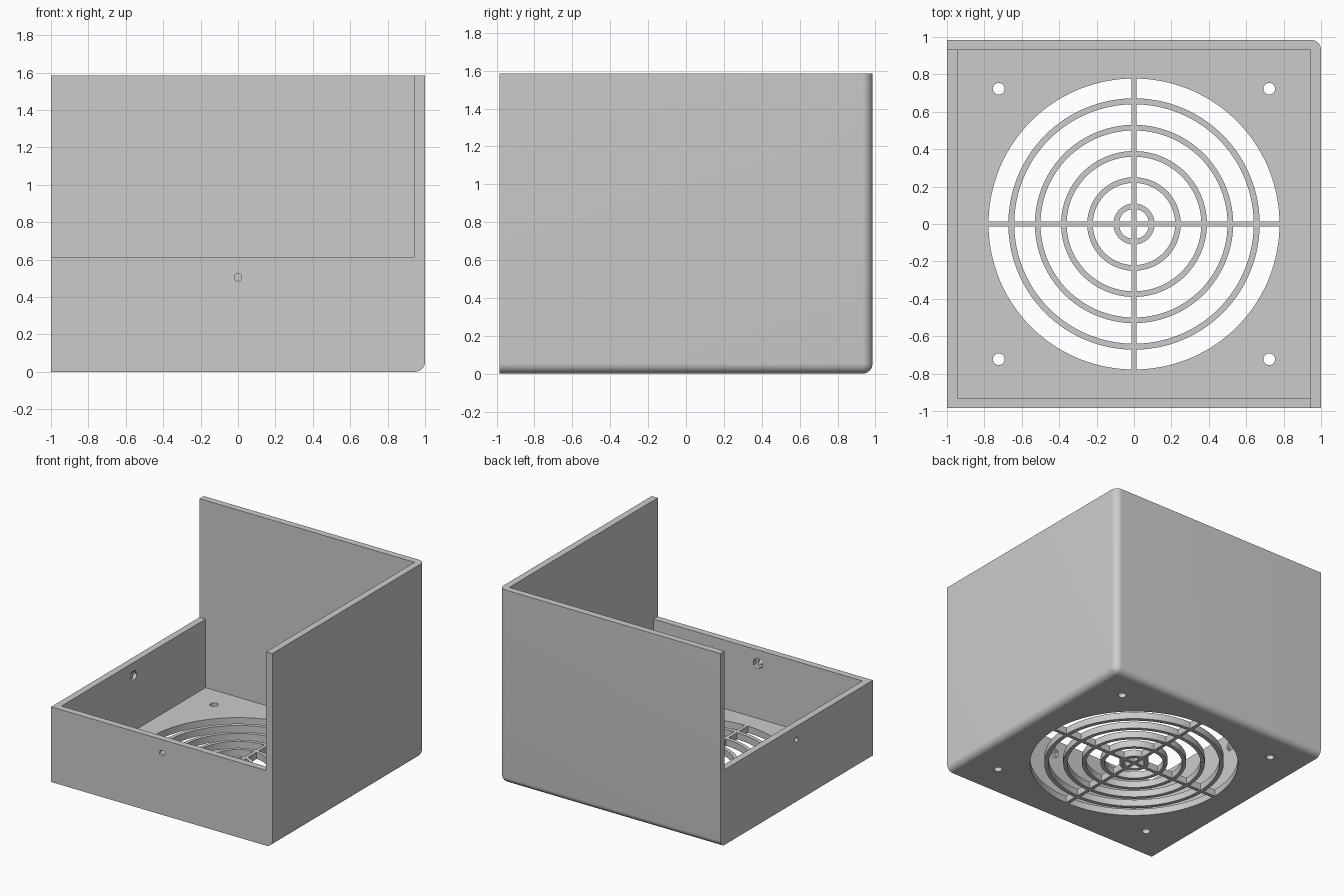
import bpy, bmesh, math
from mathutils import Vector, Matrix

if "Cube" in bpy.data.objects:
    bpy.data.objects.remove(bpy.data.objects["Cube"])

X, Y, H = 1.0, 0.985, 1.585      # half width, half depth, full height
LOW, T = 0.615, 0.055            # low wall height, wall thickness

grey = bpy.data.materials.new("light grey plastic")
grey.diffuse_color = (0.6, 0.6, 0.6, 1)
grey.use_nodes = True
grey.node_tree.nodes["Principled BSDF"].inputs["Base Color"].default_value = grey.diffuse_color


def finish(name, bm):
    bmesh.ops.recalc_face_normals(bm, faces=bm.faces)
    me = bpy.data.meshes.new(name)
    bm.to_mesh(me)
    bm.free()
    ob = bpy.data.objects.new(name, me)
    me.materials.append(grey)
    bpy.context.collection.objects.link(ob)
    return ob


def add_box(bm, lo, hi):
    lo, hi = Vector(lo), Vector(hi)
    m = Matrix.Translation((lo + hi) / 2) @ Matrix.Diagonal((*(hi - lo), 1))
    return bmesh.ops.create_cube(bm, size=1, matrix=m)["verts"]


def box(name, lo, hi):
    bm = bmesh.new()
    add_box(bm, lo, hi)
    return finish(name, bm)


def add_rod(bm, centre, radius, depth, sides, turn=Matrix()):
    bmesh.ops.create_cone(bm, cap_ends=True, segments=sides, radius1=radius, radius2=radius,
                          depth=depth, matrix=Matrix.Translation(centre) @ turn)


def add_prism(bm, outline, z0, z1):
    face = bm.faces.new([bm.verts.new((x, y, z0)) for x, y in outline])
    new = bmesh.ops.extrude_face_region(bm, geom=[face])["geom"]
    bmesh.ops.translate(bm, vec=(0, 0, z1 - z0), verts=[v for v in new if isinstance(v, bmesh.types.BMVert)])


def cut(target, cutter):
    mod = target.modifiers.new("cut " + cutter.name, 'BOOLEAN')
    mod.operation, mod.solver, mod.object = 'DIFFERENCE', 'EXACT', cutter
    bpy.context.view_layer.objects.active = target
    bpy.ops.object.modifier_apply(modifier=mod.name)
    bpy.data.objects.remove(cutter)


# Outer block, rounded on the three edges that meet at the back right bottom corner
bm = bmesh.new()
add_box(bm, (-X, -Y, 0), (X, Y, H))
corner = min(bm.verts, key=lambda v: (v.co - Vector((X, Y, 0))).length)
bmesh.ops.bevel(bm, geom=list(corner.link_edges), offset=T, segments=8, profile=0.5, affect='EDGES')
shell = finish("fan_cover", bm)

# Open the front and left above the low walls, then hollow the tray
cut(shell, box("upper_opening", (-2, -2, LOW), (X - T, Y - T, 2)))
cut(shell, box("tray_hollow", (T - X, T - Y, T), (X - T, Y - T, 1)))

# Grille: quarter ring slots leave the concentric rings and cross bars
bm = bmesh.new()
bar = 0.014
slots = [(0, 0.08)] + [(0.11 + 0.14 * i, 0.22 + 0.14 * i) for i in range(4)] + [(0.672, 0.778)]


def arc(r, n=28):
    a = math.asin(bar / r)
    return [(r * math.cos(t), r * math.sin(t))
            for t in (a + (math.pi / 2 - 2 * a) * i / n for i in range(n + 1))]


for inner, outer in slots:
    outline = arc(outer) + (arc(inner)[::-1] if inner else [(bar, bar)])
    for q in range(4):
        c, s = round(math.cos(q * math.pi / 2)), round(math.sin(q * math.pi / 2))
        add_prism(bm, [(c * x - s * y, s * x + c * y) for x, y in outline], -0.1, 0.2)

# Fan mounting holes
for sx in (-1, 1):
    for sy in (-1, 1):
        add_rod(bm, (0.723 * sx, 0.723 * sy, 0), 0.031, 0.3, 32)
cut(shell, finish("floor_holes", bm))

# Screw holes in the front and left walls, with hexagonal nut pockets inside
along_y = Matrix.Rotation(math.pi / 2, 4, 'X')
along_x = Matrix.Rotation(math.pi / 2, 4, 'Y')
for centre, pocket, turn in (((0, -Y, 0.505), (0, -Y + T, 0.505), along_y),
                             ((-X, 0, 0.505), (-X + T, 0, 0.505), along_x)):
    for name, place, r, d, n in (("screw_hole", centre, 0.02, 0.2, 24), ("nut_pocket", pocket, 0.045, 0.056, 6)):
        bm = bmesh.new()
        add_rod(bm, place, r, d, n, turn)
        cut(shell, finish(name, bm))

# Smooth the rounded edges and holes only
bpy.ops.object.select_all(action='DESELECT')
shell.select_set(True)
bpy.context.view_layer.objects.active = shell
bpy.ops.object.shade_smooth_by_angle(angle=math.radians(30))
